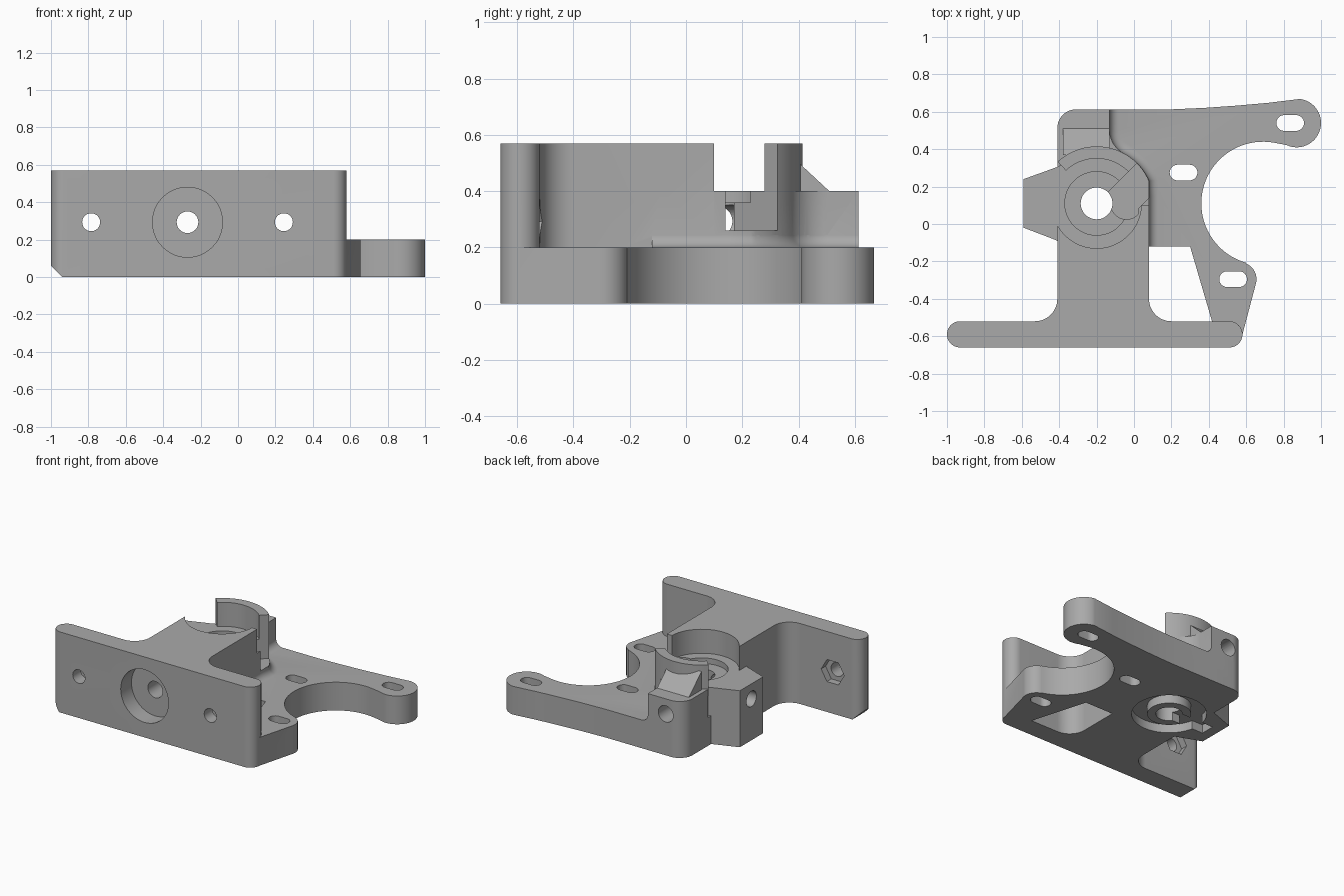
import bpy
import bmesh
from math import sin, cos, radians, pi, hypot

old = bpy.data.objects.get("Cube")
if old:
    bpy.data.objects.remove(old, do_unlink=True)

grey = bpy.data.materials.new("plain_grey")
grey.use_nodes = True
COLOUR = (0.4, 0.4, 0.4, 1)
grey.diffuse_color = COLOUR
grey.node_tree.nodes["Principled BSDF"].inputs["Base Color"].default_value = COLOUR

AXES = {"Z": lambda u, v, w: (u, v, w),
        "Y": lambda u, v, w: (u, w, v),
        "X": lambda u, v, w: (w, u, v)}


def arc(cx, cy, r, a0, a1, n=20):
    steps = [radians(a0 + (a1 - a0) * i / n) for i in range(n + 1)]
    return [(cx + r * cos(a), cy + r * sin(a)) for a in steps]


def circle(cx, cy, r, n=48):
    return arc(cx, cy, r, 0, 360 - 360 / n, n - 1)


def loft(name, sections, axis="Z"):
    """Closed solid through (outline, height) sections."""
    bm = bmesh.new()
    rings = [[bm.verts.new(AXES[axis](u, v, w)) for u, v in pts] for pts, w in sections]
    n = len(rings[0])
    for a, b in zip(rings, rings[1:]):
        for i in range(n):
            j = (i + 1) % n
            bm.faces.new((a[i], a[j], b[j], b[i]))
    bm.faces.new(rings[0])
    bm.faces.new(rings[-1])
    bmesh.ops.recalc_face_normals(bm, faces=bm.faces)
    mesh = bpy.data.meshes.new(name)
    bm.to_mesh(mesh)
    bm.free()
    mesh.materials.append(grey)
    obj = bpy.data.objects.new(name, mesh)
    bpy.context.collection.objects.link(obj)
    return obj


def prism(name, pts, w0, w1, axis="Z"):
    return loft(name, [(pts, w0), (pts, w1)], axis)


def combine(target, tool, operation):
    mod = target.modifiers.new("combine", "BOOLEAN")
    mod.object, mod.operation, mod.solver = tool, operation, "EXACT"
    tool.hide_render = True
    graph = bpy.context.evaluated_depsgraph_get()
    mesh = bpy.data.meshes.new_from_object(target.evaluated_get(graph))
    target.modifiers.clear()
    target.data = mesh
    bpy.data.objects.remove(tool, do_unlink=True)


def add(tool):
    combine(body, tool, "UNION")


def cut(pts, w0, w1, axis="Z"):
    combine(body, prism("cutter", pts, w0, w1, axis), "DIFFERENCE")


CX, CY = -0.2, 0.11      # bearing centre
BACK = 0.613             # rear edge
rear_corner = arc(-0.31, 0.513, 0.1, 90, 180, 10)

# Flat mounting plate with the curved arms
plate = ([(-0.41, -0.59), (0.58, -0.59)]
         + arc(0.565, -0.295, 0.09, -15, 70)
         + arc(0.69, 0.11, 0.33, 254, 80, 40)
         + arc(0.87, 0.54, 0.13, -115, 82, 28)
         + [(0.72, 0.648), (0.55, 0.633), (0.38, 0.621), (0.2, BACK)]
         + rear_corner)
inset = 0.01
body = loft("mounting_bracket", [(plate, 0), (plate, 0.2)])
cut([(0.08, -0.12), (0.3, -0.12), (0.42, -0.53), (0.08, -0.53)], -0.1, 0.3)

# Bearing pedestal, side block and rear block
pedestal = ([(-0.41, -0.09), (0.08, -0.09)]
            + arc(CX, CY, 0.305, 23.4, 61.8, 12)
            + arc(0.01, 0.502, 0.14, 241.8, 180, 12)
            + [(-0.13, BACK)] + rear_corner
            + [(-0.41, 0.34), (-0.38, 0.32), (-0.41, 0.305),
               (-0.59, 0.24), (-0.59, -0.02), (-0.42, -0.085)])
add(prism("pedestal", pedestal, 0, 0.4))

# Concave skirt where the pedestal meets the plate
path = ([(0.08, -0.12), (0.08, 0.15)]
        + arc(CX, CY, 0.305, 23.4, 61.8, 12)
        + arc(0.01, 0.502, 0.14, 241.8, 180, 12)[1:] + [(-0.13, BACK)])


def offset(d):
    out = []
    for i, (x, y) in enumerate(path):
        x0, y0 = path[max(i - 1, 0)]
        x1, y1 = path[min(i + 1, len(path) - 1)]
        length = hypot(x1 - x0, y1 - y0)
        out.append((x + d * (y1 - y0) / length, y - d * (x1 - x0) / length))
    out[0], out[-1] = (out[0][0], -0.12), (out[-1][0], BACK)
    return out + [(-0.2, BACK), (-0.2, -0.12)]


skirt = [(offset(0.002), 0.19 - 0.05)]
skirt = []
for i in range(6):
    a = i / 5 * pi / 2
    skirt.append((offset(0.05 * (1 - sin(a)) - 0.001), 0.25 - 0.05 * cos(a)))
skirt.insert(0, (skirt[0][0], 0.15))
add(loft("skirt", skirt))

# Tall front wall with its stem
wall = (arc(-0.93, -0.59, 0.07, 90, 270) + arc(0.51, -0.59, 0.07, -90, 90)
        + arc(0.2, -0.4, 0.12, 270, 180, 14) + [(0.08, 0.1), (-0.41, 0.1)]
        + arc(-0.53, -0.4, 0.12, 0, -90, 14))
add(prism("front_wall", wall, 0, 0.57))
cut(circle(CX, CY, 0.24), 0.4, 0.7)

# Raised arc guard and its sloped rear brace
guard = arc(CX, CY, 0.305, 45, 133, 28) + arc(CX, CY, 0.24, 133, 45, 28)
add(prism("arc_guard", guard, 0.35, 0.57))
add(prism("guard_brace", [(0.37, 0.35), (0.37, 0.53), (0.51, 0.4), (0.51, 0.35)],
          -0.38, -0.131, "X"))

# Bearing pocket, shaft hole and open slot
cut(circle(CX, CY, 0.17), 0.36, 0.7)
cut(circle(CX, CY, 0.085), -0.1, 0.7)
slot = [(CX, CY), (0.2, 0.51), (0.4, 0.46), (0.024, 0.084)] + arc(-0.04, 0.11, 0.085, -45, -180)
cut(slot, 0.26, 0.7)

# Underside ring recess and channel
ring = prism("ring_cutter", circle(CX, CY, 0.24), -0.1, 0.06)
combine(ring, prism("core", circle(CX, CY, 0.14), -0.2, 0.2), "DIFFERENCE")
combine(body, ring, "DIFFERENCE")
cut([(-0.52, 0.06), (CX, 0.06), (CX, 0.16), (-0.52, 0.16)], -0.1, 0.06)

# Screw slots in the plate
for x, y in ((0.835, 0.54), (0.265, 0.275), (0.53, -0.295)):
    cut(arc(x - 0.032, y, 0.042, 90, 270) + arc(x + 0.032, y, 0.042, -90, 90), -0.1, 0.3)

# Front counterbore, through bores and nut pockets
cut(circle(-0.27, 0.293, 0.187), -0.8, -0.54, "Y")
cut(circle(-0.27, 0.293, 0.058, 32), -0.8, 0.8, "Y")
cut(circle(CY, 0.293, 0.055, 32), -0.8, CX, "X")
for x in (-0.785, 0.245):
    cut(circle(x, 0.293, 0.048, 32), -0.8, -0.4, "Y")
    cut(circle(x, 0.293, 0.09, 6), -0.57, -0.4, "Y")

# Chamfered lower corner of the wall
cut([(-1.1, -0.1), (-0.9, -0.1), (-0.9, -0.04), (-1.1, 0.16)], -0.8, -0.45, "Y")

# Smooth curves, crisp edges
bpy.ops.object.select_all(action="DESELECT")
body.select_set(True)
bpy.context.view_layer.objects.active = body
bpy.ops.object.shade_smooth_by_angle(angle=radians(30))
